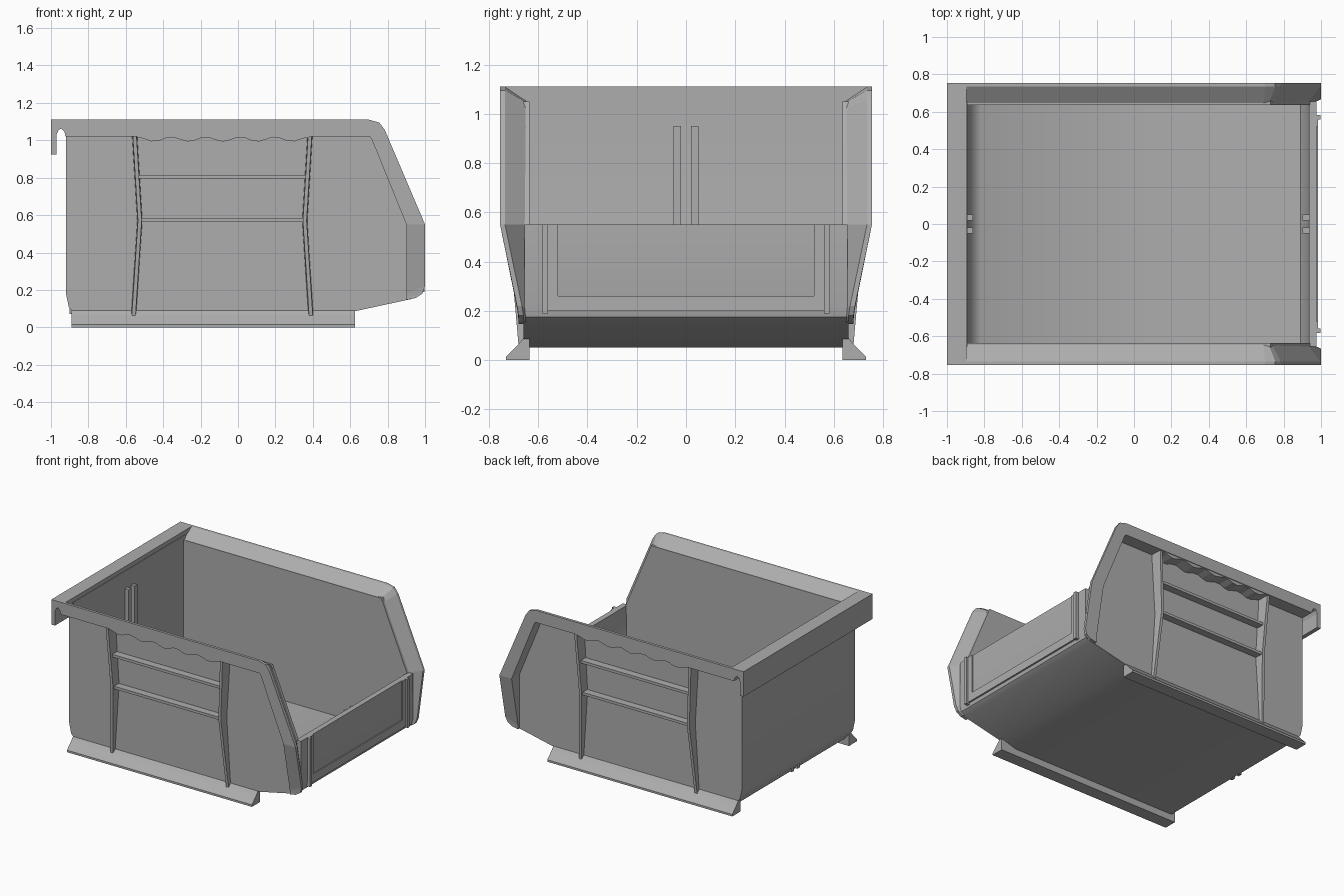
import bpy
import bmesh
import math

cube = bpy.data.objects.get("Cube")
if cube:
    bpy.data.objects.remove(cube, do_unlink=True)

grey = bpy.data.materials.new("bin_grey")
grey.use_nodes = True
colour = (0.42, 0.42, 0.42, 1)
grey.diffuse_color = colour
grey.node_tree.nodes["Principled BSDF"].inputs["Base Color"].default_value = colour


def loft(name, rings, smooth=False):
    """Join matching closed rings of points and cap both ends."""
    bm = bmesh.new()
    rows = [[bm.verts.new(p) for p in ring] for ring in rings]
    n = len(rows[0])
    for a, b in zip(rows, rows[1:]):
        for i in range(n):
            j = (i + 1) % n
            bm.faces.new((a[i], a[j], b[j], b[i]))
    bm.faces.new(rows[0])
    bm.faces.new(rows[-1])
    bmesh.ops.recalc_face_normals(bm, faces=bm.faces)
    mesh = bpy.data.meshes.new(name)
    bm.to_mesh(mesh)
    bm.free()
    mesh.materials.append(grey)
    obj = bpy.data.objects.new(name, mesh)
    bpy.context.collection.objects.link(obj)
    if smooth:
        bpy.ops.object.select_all(action="DESELECT")
        bpy.context.view_layer.objects.active = obj
        obj.select_set(True)
        bpy.ops.object.shade_smooth_by_angle(angle=math.radians(40))
    return obj


def across(name, profile, y0, y1, smooth=False):
    """Extrude an x-z profile along y."""
    return loft(name, [[(x, y, z) for x, z in profile] for y in (y0, y1)], smooth)


def box(name, x0, x1, y0, y1, z0, z1):
    return across(name, [(x0, z0), (x1, z0), (x1, z1), (x0, z1)], y0, y1)


def flare(z):
    """Outer half width of the bin at a height."""
    return 0.755 - 0.075 * min(1, max(0, (0.55 - z) / 0.36))


# Back wall, floor, sloped nose and front lip as one bent sheet
across("tray", [
    (-0.92, 1.08), (-0.92, 0.18), (-0.905, 0.11), (-0.86, 0.05), (0.5, 0.05),
    (0.62, 0.085), (0.93, 0.152), (0.965, 0.175), (0.975, 0.22), (0.975, 0.55),
    (0.935, 0.55), (0.93, 0.25), (0.89, 0.19), (0.5, 0.08), (-0.82, 0.08),
    (-0.87, 0.12), (-0.89, 0.2), (-0.89, 1.08)], -0.655, 0.655, True)

# Back rim with hanging hook
across("hanging_hook", [
    (-1, 1.11), (-0.895, 1.11), (-0.895, 1.02), (-0.922, 1.02), (-0.928, 1.045),
    (-0.945, 1.062), (-0.96, 1.055), (-0.97, 1.03), (-0.97, 0.925), (-1, 0.925)],
    -0.755, 0.755)

for side, s in (("right", -1), ("left", 1)):
    # Side wall
    across(side + "_wall", [
        (-0.92, 1.05), (0.73, 1.05), (0.94, 0.55), (0.96, 0.2), (0.93, 0.152),
        (0.62, 0.085), (0.5, 0.05), (-0.86, 0.05), (-0.905, 0.11), (-0.92, 0.18)],
        s * 0.635, s * 0.66)

    # Rim sweeping along the top and down the front edge
    rings = []
    for (ox, oz), (ix, iz) in [
            ((-0.9, 1.11), (-0.9, 1.02)), ((0.7, 1.11), (0.69, 1.02)),
            ((0.755, 1.095), (0.705, 1.02)), ((0.785, 1.055), (0.715, 1.005)),
            ((1, 0.55), (0.9, 0.55)), ((1, 0.22), (0.9, 0.18)),
            ((0.985, 0.18), (0.9, 0.16)), ((0.95, 0.157), (0.9, 0.147))]:
        yo, yi = flare(oz), flare(iz)
        ax, az = ox + 0.75 * (ix - ox), oz + 0.75 * (iz - oz)
        rings.append([(ax, s * 0.635, az), (ox, s * (yo - 0.02), oz), (ox, s * yo, oz),
                      (ix, s * yi, iz), (ix, s * 0.65, iz)])
    loft(side + "_rim", rings)

    # Tapered upright ribs
    for label, x, lean in (("back", -0.553, 1), ("front", 0.385, -1)):
        rings = []
        for z, dx, y in ((1.03, 0, 0.745), (0.57, 0.028, 0.725), (0.06, -0.005, 0.68)):
            c = x + lean * dx
            rings.append([(c - 0.014, s * 0.65, z), (c + 0.014, s * 0.65, z),
                          (c + 0.01, s * y, z), (c - 0.01, s * y, z)])
        loft(side + "_" + label + "_rib", rings)

    # Horizontal grip ribs
    for label, z in (("upper", 0.805), ("lower", 0.573)):
        box(side + "_" + label + "_grip", -0.53, 0.36, s * 0.65, s * 0.715, z - 0.01, z + 0.01)

    # Scalloped finger grip under the rim
    wave = [(-0.54 + 0.92 * i / 24, 1.005 + 0.012 * math.cos(i * math.pi / 2.4))
            for i in range(25)]
    across(side + "_finger_grip", wave + [(0.38, 1.04), (-0.54, 1.04)], s * 0.65, s * 0.75)

    # Flared stacking runner
    section = [(0.635, 0.09), (0.635, 0), (0.73, 0), (0.73, 0.015), (0.68, 0.065), (0.66, 0.09)]
    loft(side + "_runner", [[(x, s * y, z) for y, z in section] for x in (-0.89, 0.625)])

    # Divider guides inside the back wall and the front lip
    box(side + "_back_guide", -0.9, -0.86, s * 0.02, s * 0.05, 0.07, 0.95)
    box(side + "_front_guide", 0.9, 0.94, s * 0.02, s * 0.05, 0.18, 0.53)

    # Label holder posts on the front lip
    box(side + "_label_border", 0.97, 0.983, s * 0.52, s * 0.58, 0.2, 0.55)
    box(side + "_label_post", 0.97, 0.998, s * 0.56, s * 0.582, 0.19, 0.55)

box("label_sill", 0.97, 0.983, -0.52, 0.52, 0.2, 0.26)
